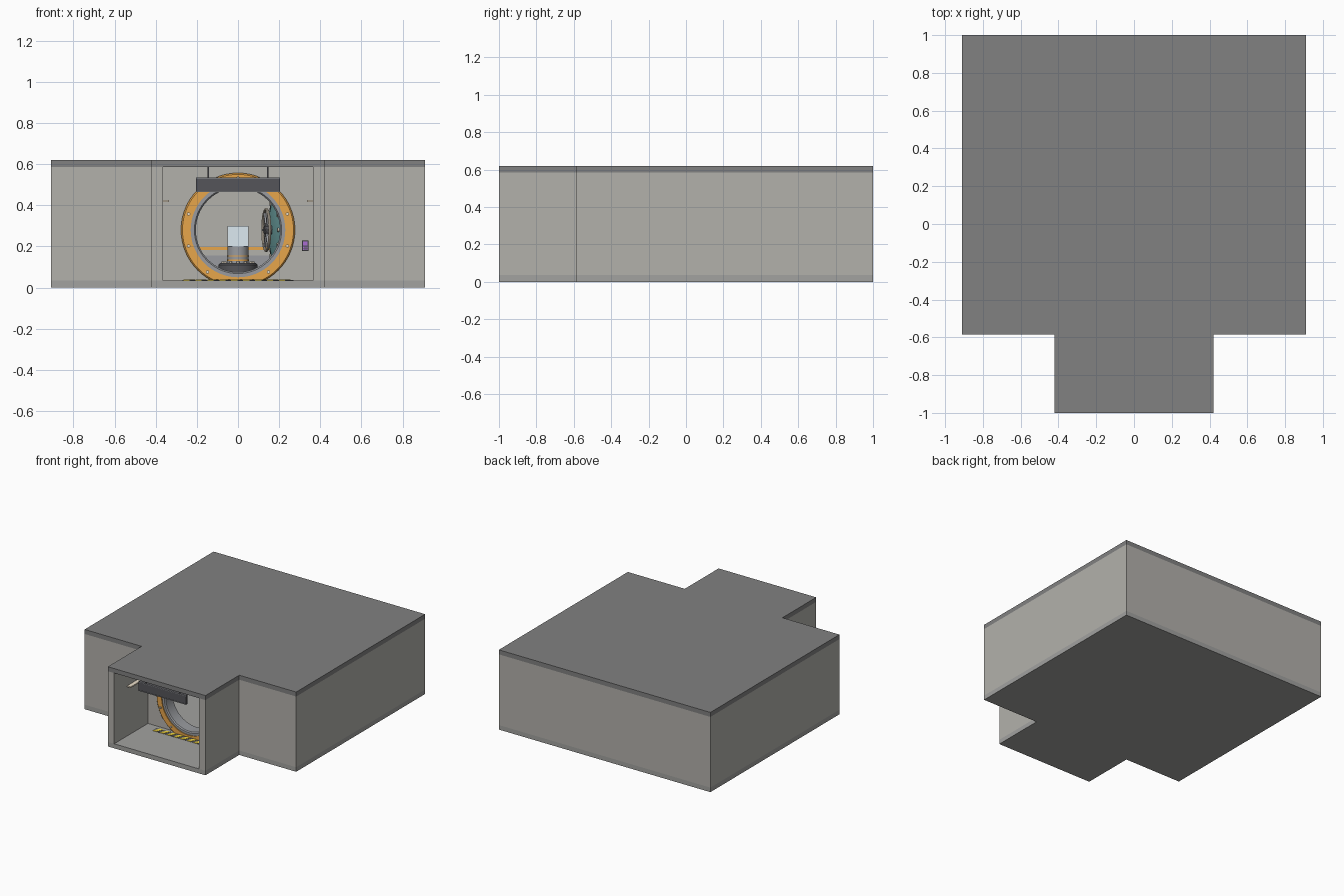
import bpy, bmesh
from math import pi, cos, sin, radians
from mathutils import Matrix, Vector

if "Cube" in bpy.data.objects:
    bpy.data.objects.remove(bpy.data.objects["Cube"])


def mat(name, rgb):
    m = bpy.data.materials.new(name)
    m.diffuse_color = (*rgb, 1)
    m.use_nodes = True
    m.node_tree.nodes["Principled BSDF"].inputs["Base Color"].default_value = m.diffuse_color
    return m


WALL = mat("concrete", (0.45, 0.44, 0.41))
FLOOR = mat("floor_grey", (0.36, 0.36, 0.35))
CEIL = mat("ceiling_grey", (0.22, 0.22, 0.22))
DARK = mat("dark_steel", (0.09, 0.09, 0.10))
STEEL = mat("steel", (0.32, 0.33, 0.35))
ORANGE = mat("orange", (0.80, 0.38, 0.07))
YELLOW = mat("yellow", (0.90, 0.68, 0.05))
TEAL = mat("teal", (0.16, 0.38, 0.38))
PURPLE = mat("purple", (0.40, 0.15, 0.65))
PALE = mat("pale_glass", (0.72, 0.82, 0.88))
LAMP = mat("lamp", (0.85, 0.75, 0.60))
FACE_Y = Matrix.Rotation(pi / 2, 4, 'X')    # local z -> world -y


def finish(name, bm, material, smooth=False):
    bmesh.ops.recalc_face_normals(bm, faces=bm.faces)
    me = bpy.data.meshes.new(name)
    bm.to_mesh(me)
    bm.free()
    me.materials.append(material)
    ob = bpy.data.objects.new(name, me)
    bpy.context.collection.objects.link(ob)
    if smooth:
        bpy.ops.object.select_all(action='DESELECT')
        ob.select_set(True)
        bpy.context.view_layer.objects.active = ob
        bpy.ops.object.shade_smooth_by_angle(angle=radians(35))
    return ob


def box(name, x, y, z, material, m=Matrix()):
    bm = bmesh.new()
    c = [(a + b) / 2 for a, b in (x, y, z)]
    s = [b - a for a, b in (x, y, z)]
    bmesh.ops.create_cube(bm, size=1, matrix=m @ Matrix.Translation(c) @ Matrix.Diagonal((*s, 1)))
    return finish(name, bm, material)


def prism(name, pts, z0, z1, material):
    bm = bmesh.new()
    f = bm.faces.new([bm.verts.new((x, y, z0)) for x, y in pts])
    r = bmesh.ops.extrude_face_region(bm, geom=[f])
    for v in r["geom"]:
        if isinstance(v, bmesh.types.BMVert):
            v.co.z = z1
    return finish(name, bm, material)


def lathe(name, profile, m, material, closed=True, segs=64):
    """Spin (radius, height) points around local z."""
    bm = bmesh.new()
    vs = [bm.verts.new((r, 0, h)) for r, h in profile]
    es = [bm.edges.new(p) for p in zip(vs, vs[1:])]
    if closed:
        es.append(bm.edges.new((vs[-1], vs[0])))
    bmesh.ops.spin(bm, geom=vs + es, cent=(0, 0, 0), axis=(0, 0, 1), angle=2 * pi, steps=segs)
    bmesh.ops.remove_doubles(bm, verts=bm.verts, dist=1e-5)
    bm.transform(m)
    return finish(name, bm, material, True)


def studs(name, n, radius, start, r, h, m, material):
    """Ring of short cylinders pointing along local z."""
    bm = bmesh.new()
    for i in range(n):
        a = start + 2 * pi * i / n
        t = Matrix.Translation((radius * cos(a), radius * sin(a), h / 2))
        bmesh.ops.create_cone(bm, cap_ends=True, segments=12, radius1=r, radius2=r, depth=h, matrix=m @ t)
    return finish(name, bm, material, True)


# Building shell
plan = [(-.42, -1), (.42, -1), (.42, -.585), (.91, -.585), (.91, 1), (-.91, 1), (-.91, -.585), (-.42, -.585)]
prism("floor_slab", plan, 0, .035, FLOOR)
prism("ceiling_slab", plan, .585, .62, CEIL)
Z = (.035, .585)
box("back_wall", (-.91, .91), (.945, 1), Z, WALL)
for s, side in ((-1, "left"), (1, "right")):
    span = lambda a, b: tuple(sorted((s * a, s * b)))
    box(side + "_wall", span(.855, .91), (-.53, .945), Z, WALL)
    box(side + "_entry_wall", span(.365, .42), (-1, -.585), Z, WALL)
    box(side + "_light_strip", span(.335, .365), (-.84, -.63), (.415, .425), LAMP)
    box(side + "_stripe", span(.85, .855), (-.53, .945), (.183, .197), ORANGE)
    box(side + "_wainscot", span(.848, .855), (-.53, .945), (.035, .155), STEEL)
    box(side + "_sign_hanger", span(.142, .148), (-.924, -.918), (.535, .585), DARK)

# Partition with round opening
wall = box("partition_wall", (-.91, .91), (-.585, -.53), Z, WALL)
centre = Matrix.Translation((0, -.585, .28)) @ FACE_Y
bm = bmesh.new()
bmesh.ops.create_cone(bm, cap_ends=True, segments=64, radius1=.225, radius2=.225, depth=.4, matrix=centre)
cutter = finish("opening_cutter", bm, DARK)
cutter.hide_render = True
cutter.hide_set(True)
mod = wall.modifiers.new("opening", 'BOOLEAN')
mod.object = cutter
mod.solver = 'EXACT'

# Round door frame
lathe("outer_ring", [(.23, 0), (.23, .025), (.27, .025), (.277, .018), (.277, 0)], centre, ORANGE)
lathe("inner_ring", [(.205, -.075), (.205, .01), (.212, .018), (.235, .018), (.235, -.075)], centre, STEEL)
studs("ring_bolts", 10, .252, radians(18), .008, .008, centre @ Matrix.Translation((0, 0, .025)), LAMP)

# Open door, swung inward about the right-hand hinge
hinge = Matrix.Translation((.225, -.5, .28)) @ Matrix.Rotation(radians(-80), 4, 'Z')
door = hinge @ Matrix.Translation((-.21, 0, 0)) @ FACE_Y
lathe("door_disc", [(0, -.05), (.175, -.05), (.185, -.04), (.185, -.02), (.2, -.015), (.2, .005), (0, .005)],
      door, STEEL, False)
lathe("door_dome", [(.165, .004), (.16, .012), (.12, .02), (.06, .025), (0, .027)], door, TEAL, False)
studs("door_bolts", 12, .145, 0, .009, .022, door, LAMP)
studs("locking_pins", 8, .15, radians(22.5), .014, .03, door @ Matrix.Translation((0, 0, -.075)), STEEL)
wheel = door @ Matrix.Translation((0, 0, .052))
lathe("wheel_rim", [(.1 + .007 * cos(a * pi / 5), .007 * sin(a * pi / 5)) for a in range(10)], wheel, LAMP)
lathe("wheel_hub", [(0, -.03), (.022, -.03), (.022, .01), (0, .01)], wheel, DARK, False, 24)
for i in range(3):
    box("wheel_spoke", (-.1, .1), (-.005, .005), (-.005, .005), STEEL, wheel @ Matrix.Rotation(i * pi / 3, 4, 'Z'))
for z in (-.09, .09):
    m = Matrix.Translation((.23, -.49, .28 + z))
    lathe("hinge_barrel", [(0, -.03), (.014, -.03), (.014, .03), (0, .03)], m, DARK, False, 16)

# Hazard strip on the entry floor
box("hazard_base", (-.27, .27), (-.665, -.615), (.035, .037), DARK)
for i in range(9):
    x = -.265 + i * .058
    prism("hazard_stripe", [(x, -.665), (x + .03, -.665), (x + .055, -.615), (x + .025, -.615)], .035, .039, YELLOW)

# Hanging sign board with frame bars
box("sign_board", (-.205, .205), (-.93, -.912), (.465, .535), DARK)
for z in (.465, .53):
    box("sign_edge", (-.205, .205), (-.933, -.93), (z, z + .005), STEEL)

# Keypad beside the door
box("keypad_body", (.31, .342), (-.6, -.585), (.178, .23), DARK)
box("keypad_screen", (.315, .337), (-.603, -.6), (.205, .225), PURPLE)
for i in range(3):
    for j in range(2):
        x, z = .316 + i * .008, .183 + j * .01
        box("keypad_key", (x, x + .005), (-.602, -.6), (z, z + .006), PURPLE)

# Back wall trim
box("back_stripe", (-.855, .855), (.94, .945), (.183, .197), ORANGE)
box("back_wainscot", (-.855, .855), (.938, .945), (.035, .155), STEEL)

# Display pedestal in the middle of the room
ped = Matrix.Translation((0, .2, 0))
lathe("pedestal_base", [(0, .035), (.095, .035), (.095, .11), (.085, .12), (0, .12)], ped, DARK, False, 48)
lathe("pedestal_column", [(0, .12), (.05, .12), (.05, .2), (0, .2)], ped, STEEL, False, 48)
for z in (.13, .15):
    lathe("pedestal_band", [(.048, z), (.053, z), (.053, z + .007), (.048, z + .007)], ped, ORANGE, True, 48)
studs("pedestal_studs", 12, .072, 0, .007, .006, ped @ Matrix.Translation((0, 0, .12)), LAMP)
box("display_case", (-.05, .05), (.15, .25), (.2, .3), PALE)
